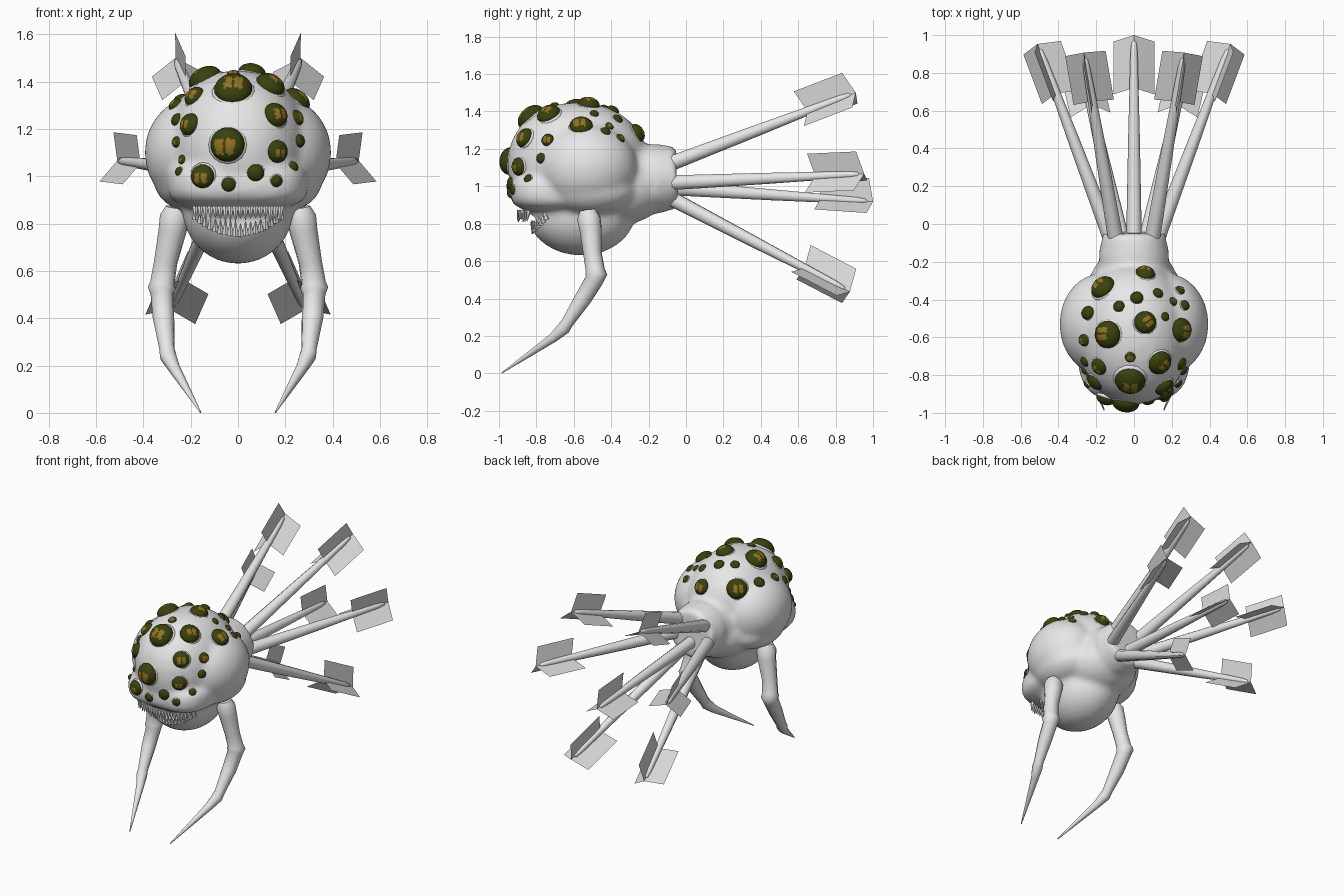
import bpy, bmesh, random
from math import cos, sin, radians
from mathutils import Vector, Matrix
from mathutils.bvhtree import BVHTree

random.seed(4)
cube = bpy.data.objects.get("Cube")
if cube:
    bpy.data.objects.remove(cube)


def material(name, rgb):
    m = bpy.data.materials.new(name)
    m.use_nodes = True
    m.diffuse_color = (*rgb, 1)
    m.node_tree.nodes["Principled BSDF"].inputs["Base Color"].default_value = (*rgb, 1)
    return m


SKIN = material("pale_grey_skin", (0.8, 0.8, 0.8))
VANE = material("grey_vane", (0.72, 0.72, 0.72))
TOOTH = material("white_tooth", (0.92, 0.92, 0.9))
OLIVE = material("dark_olive_eye", (0.042, 0.052, 0.004))
GOLD = material("dull_gold_pupil", (0.29, 0.17, 0.015))


def add_object(name, data, *mats):
    ob = bpy.data.objects.new(name, data)
    bpy.context.collection.objects.link(ob)
    for m in mats:
        data.materials.append(m)
    return ob


def finish(name, bm, *mats, smooth=True):
    mesh = bpy.data.meshes.new(name)
    for f in bm.faces:
        f.smooth = smooth
    bm.to_mesh(mesh)
    bm.free()
    return add_object(name, mesh, *mats)


def baked(ob):
    """Mesh of an object with its modifiers or curve bevel applied."""
    dg = bpy.context.evaluated_depsgraph_get()
    dg.update()
    return bpy.data.meshes.new_from_object(ob.evaluated_get(dg))


def ellipsoid(bm, centre, radii, power=1.0, segments=32):
    """Add an ellipsoid; a power below one makes it boxier."""
    new = bmesh.ops.create_uvsphere(bm, u_segments=segments,
                                    v_segments=segments // 2, radius=1)["verts"]
    for v in new:
        v.co = Vector([c + r * (1 if a > 0 else -1) * abs(a) ** power
                       for a, c, r in zip(v.co, centre, radii)])
    return new


def cone(bm, base, tip, r1, r2, segments):
    d = Vector(tip) - Vector(base)
    mat = (Matrix.Translation((Vector(base) + Vector(tip)) / 2)
           @ d.to_track_quat('Z', 'Y').to_matrix().to_4x4())
    bmesh.ops.create_cone(bm, cap_ends=True, segments=segments, radius1=r1,
                          radius2=r2, depth=d.length, matrix=mat)


def tube(name, points, mat):
    """Tapered tube through (x, y, z, radius) points."""
    cu = bpy.data.curves.new(name + "_path", 'CURVE')
    cu.dimensions = '3D'
    cu.bevel_depth = 1
    cu.bevel_resolution = 3
    cu.use_fill_caps = True
    sp = cu.splines.new('POLY')
    sp.points.add(len(points) - 1)
    for p, (x, y, z, r) in zip(sp.points, points):
        p.co = (x, y, z, 1)
        p.radius = r
    path = add_object(name + "_path", cu)
    mesh = baked(path)
    bpy.data.objects.remove(path)
    mesh.materials.clear()
    ob = add_object(name, mesh, mat)
    for f in mesh.polygons:
        f.use_smooth = len(f.vertices) == 4
    return ob


# Head: skull, temples, cheeks, boxy upper lip, jaw and neck fused into one skin
bm = bmesh.new()
ellipsoid(bm, (0, -0.58, 1.12), (0.298, 0.375, 0.328), 0.94)
for s in (-1, 1):
    ellipsoid(bm, (s * 0.17, -0.53, 1.1), (0.225, 0.27, 0.24))
    ellipsoid(bm, (s * 0.19, -0.51, 0.98), (0.165, 0.24, 0.13))
ellipsoid(bm, (0, -0.62, 0.97), (0.3, 0.32, 0.11), 0.6)
ellipsoid(bm, (0, -0.56, 0.86), (0.235, 0.29, 0.23))
ellipsoid(bm, (0, -0.38, 0.98), (0.25, 0.28, 0.19))
cone(bm, (0, -0.35, 1.04), (0, -0.05, 1.04), 0.22, 0.15, 24)
cone(bm, (0, -0.17, 1.04), (0, -0.05, 1.05), 0.19, 0.165, 24)
head = finish("head", bm, SKIN, TOOTH)
remesh = head.modifiers.new("fuse", 'REMESH')
remesh.mode = 'VOXEL'
remesh.voxel_size = 0.018
remesh.use_smooth_shade = True
soften = head.modifiers.new("soften", 'SMOOTH')
soften.iterations = 7

# Mouth opening with a white lining
bm = bmesh.new()
ellipsoid(bm, (0, -0.93, 0.8), (0.21, 0.15, 0.066), 0.8)
for f in bm.faces:
    f.material_index = 1
cutter = finish("mouth_cutter", bm, SKIN, TOOTH)
cutter.hide_render = True
cut = head.modifiers.new("mouth", 'BOOLEAN')
cut.operation = 'DIFFERENCE'
cut.solver = 'EXACT'
cut.object = cutter
skin_mesh = baked(head)
head.modifiers.clear()
head.data = skin_mesh
bpy.data.objects.remove(cutter)
for f in skin_mesh.polygons:
    f.use_smooth = True

# Teeth: one row hanging from the lip, one rising from the jaw
bm = bmesh.new()
ROW = 18
for i in range(ROW):
    x = -0.18 + 0.36 * i / (ROW - 1)
    long = random.uniform(0.045, 0.065)
    y, z = -0.89 + 1.5 * x * x, 0.872
    cone(bm, (x, y, z), (x, y - 0.01, z - long), 0.015, 0.002, 6)
    y, z = -0.81 + 2 * x * x, 0.75 + 2.2 * x * x
    cone(bm, (x, y, z), (x, y - 0.02, z + long), 0.016, 0.002, 6)
finish("teeth", bm, TOOTH, smooth=False)

# Eyes: (x, z, radius) on the face and (x, y, radius) on the crown
FACE = [(-.205, 1.22, .045), (.16, 1.26, .05), (-.045, 1.135, .068), (.167, 1.105, .045),
        (-.15, 1, .047), (.075, 1.015, .034), (-.04, .965, .028), (.163, .98, .024),
        (.26, 1.15, .026), (.235, 1.04, .022), (-.26, 1.145, .022), (-.235, 1.07, .02),
        (-.25, 1.02, .018), (-.26, 1.24, .026)]
CROWN = [(-.165, -.335, .063), (.06, -.26, .048), (.015, -.39, .032), (.127, -.365, .026),
         (.245, -.35, .024), (.207, -.41, .022), (.27, -.43, .025), (-.08, -.435, .028),
         (-.245, -.47, .034), (.165, -.49, .022), (.06, -.52, .055), (.25, -.56, .058),
         (-.14, -.585, .068), (-.265, -.615, .03), (-.02, -.705, .026), (.137, -.735, .06),
         (-.185, -.755, .043), (-.02, -.83, .075), (.25, -.74, .032)]
bvh = BVHTree.FromPolygons([v.co.copy() for v in skin_mesh.vertices],
                           [tuple(f.vertices) for f in skin_mesh.polygons])
eyes, lids = bmesh.new(), bmesh.new()
spots = [(Vector((x, -2, z)), Vector((0, 1, 0)), r) for x, z, r in FACE]
spots += [(Vector((x, y, 3)), Vector((0, 0, -1)), r) for x, y, r in CROWN]
for origin, ray, r in spots:
    hit, normal = bvh.ray_cast(origin, ray)[:2]
    if hit is None:
        continue
    centre = Vector((0, -0.58, 1.1))
    normal = (normal + (hit - centre).normalized()).normalized()
    place = Matrix.Translation(hit) @ normal.to_track_quat('Z', 'Y').to_matrix().to_4x4()
    # Low swelling of skin under the eye
    rim = ellipsoid(lids, (0, 0, -r * 0.25), (r * 1.25, r * 1.25, r * 0.42), segments=16)
    bmesh.ops.transform(lids, matrix=place, verts=rim)
    # Eyeball with two blocky pupil patches
    ball = ellipsoid(eyes, (0, 0, -r * 0.04), (r * 1.07, r * 1.07, r * 0.76), segments=32)
    shift, size = random.uniform(-0.15, 0.15), random.uniform(0.85, 1.25)
    has_pupil = r > 0.04 or random.random() < 0.45
    for f in {f for v in ball for f in v.link_faces}:
        c = f.calc_center_median() / (r * size)
        u, v = abs(c.x + shift), c.y + 0.15
        f.material_index = int(has_pupil and c.z > 0 and 0.08 < u < 0.5 and abs(v) < 0.4)
    bmesh.ops.transform(eyes, matrix=place, verts=ball)
finish("eyelids", lids, SKIN)
finish("eyes", eyes, OLIVE, GOLD)

# Legs: thick thigh, cuffed knee, shin and a pointed claw
LEG = [(.262, -.525, .87, .045), (.267, -.52, .83, .064), (.277, -.51, .77, .06),
       (.305, -.5, .64, .05), (.32, -.485, .55, .052), (.322, -.48, .53, .06),
       (.32, -.49, .5, .05), (.315, -.55, .4, .046), (.3, -.635, .27, .033),
       (.295, -.655, .24, .036), (.27, -.71, .19, .026), (.158, -.985, .002, .003)]
for s, side in ((1, "left"), (-1, "right")):
    tube(side + "_leg", [(s * x, y, z, r) for x, y, z, r in LEG], SKIN)


# Tail shafts: tapered rod with three flat vanes around its end
def tail_shaft(name, start, tip, side=1, turn=0):
    start, tip = Vector(start), Vector(tip)
    d = (tip - start).normalized()
    rod = [(start - d * 0.08, .04), (start, .041), (start.lerp(tip, 0.5), .031),
           (tip - d * 0.06, .019), (tip - d * 0.01, .013), (tip, .004)]
    tube(name, [(*p, r) for p, r in rod], SKIN)
    up = (Vector((0, 0, 1)) - d * d.z).normalized()
    across = d.cross(up) * side
    end = tip + d * 0.03
    bm = bmesh.new()
    for angle in (90, 210, 330):
        a = radians(angle + turn)
        out = (up * sin(a) + across * cos(a)) * 0.125
        corners = [end, end - d * 0.28, end - d * 0.31 + out, end - d * 0.03 + out]
        if angle == 90 and side > 0:  # upright vane faces outward
            corners.reverse()
        bm.faces.new([bm.verts.new(c) for c in corners])
    finish(name + "_vanes", bm, VANE, smooth=False)


tail_shaft("centre_tail", (0, -.06, 0.99), (0, .97, .92))
for s, side in ((1, "left"), (-1, "right")):
    tail_shaft(side + "_upper_tail", (s * .1, -.06, 1.13), (s * .26, .88, 1.49), s, -6)
    tail_shaft(side + "_middle_tail", (s * .13, -.06, 1.02), (s * .5, .925, 1.065), s, -14)
    tail_shaft(side + "_lower_tail", (s * .07, -.06, .925), (s * .28, .85, .45), s, 12)
